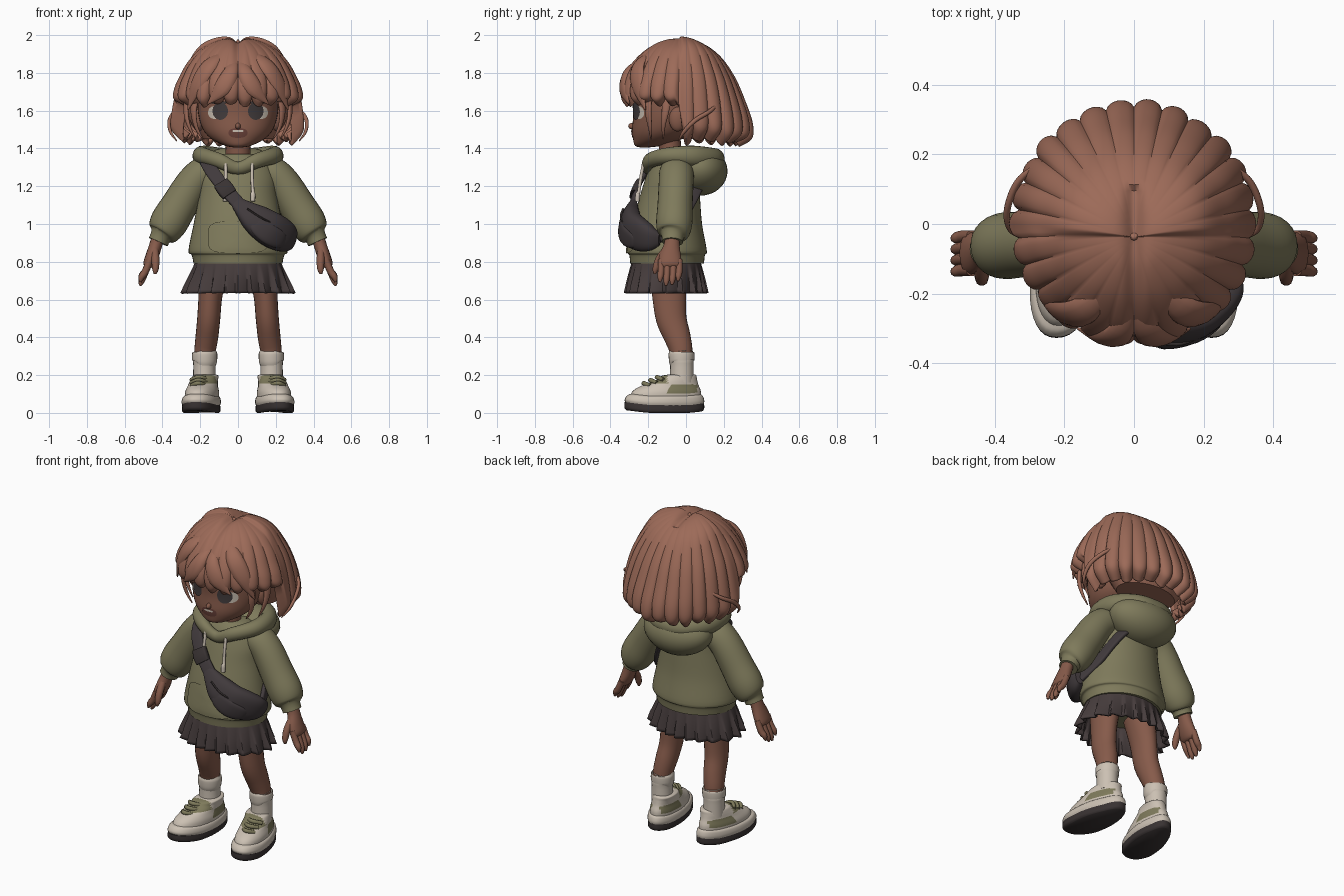
import bpy, bmesh, math, random
from mathutils import Vector

random.seed(4)
Z = Vector((0, 0, 1))


def material(name, rgb):
    m = bpy.data.materials.new(name)
    m.diffuse_color = (*rgb, 1)
    return m


HAIR = material("hair brown", (0.335, 0.145, 0.098))
SKIN = material("skin", (0.24, 0.104, 0.069))
OLIVE = material("hoodie olive", (0.21, 0.195, 0.105))
SKIRT = material("skirt charcoal", (0.062, 0.046, 0.046))
BAG = material("bag charcoal", (0.052, 0.042, 0.045))
WHITE = material("off white", (0.60, 0.53, 0.45))
SOLE = material("sole dark", (0.040, 0.032, 0.032))
EYE = material("eye dark", (0.055, 0.045, 0.046))
MOUTH = material("mouth", (0.14, 0.052, 0.04))


def finish(name, verts, faces, mat, mirror=False, solid=0):
    me = bpy.data.meshes.new(name)
    me.from_pydata([tuple(v) for v in verts], [], faces)
    bm = bmesh.new()
    bm.from_mesh(me)
    bmesh.ops.recalc_face_normals(bm, faces=bm.faces[:])
    bm.to_mesh(me)
    bm.free()
    me.materials.append(mat)
    for p in me.polygons:
        p.use_smooth = True
    me.set_sharp_from_angle(angle=math.radians(50))
    ob = bpy.data.objects.new(name, me)
    bpy.context.collection.objects.link(ob)
    if solid:
        s = ob.modifiers.new("thickness", 'SOLIDIFY')
        s.thickness, s.offset = solid, -1
    if mirror:
        ob.modifiers.new("mirror", 'MIRROR')
    return ob


def dense(rows, k, closed=False):
    """Smooth interpolation through rows of numbers."""
    n, out = len(rows), []
    for i in range(n if closed else n - 1):
        idx = [(i + d) % n if closed else min(max(i + d, 0), n - 1) for d in (-1, 0, 1, 2)]
        for s in range(k):
            t = s / k
            out.append([.5 * (2 * b + (c - a) * t + (2 * a - 5 * b + 4 * c - d) * t * t
                              + (3 * b - a - 3 * c + d) * t ** 3)
                        for a, b, c, d in zip(*[rows[j] for j in idx])])
    return out if closed else out + [list(rows[-1])]


def tube(name, rows, mat, n=20, k=4, ref=(0, 1, 0), centre=None, axis=None, closed=False,
         cap=True, power=2, warp=None, mirror=False, solid=0):
    """Loft of ellipses; each row is x, y, z, width radius, depth radius."""
    pts = dense(rows, k, closed)
    m, verts = len(pts), []
    pos = [Vector(p[:3]) for p in pts]
    for i, p in enumerate(pts):
        nxt = pos[(i + 1) % m] if closed else pos[min(i + 1, m - 1)]
        prv = pos[i - 1] if closed or i else pos[0]
        t = axis or (nxt - prv).normalized()
        r = pos[i] - Vector(centre) if centre else Vector(ref)
        u = r.cross(t).normalized()
        v = t.cross(u)
        for j in range(n):
            c, s = math.cos(math.tau * j / n), math.sin(math.tau * j / n)
            c, s = (math.copysign(abs(q) ** (2 / power), q) for q in (c, s))
            q = pos[i] + u * c * max(p[3], .001) + v * s * max(p[4], .001)
            verts.append(warp(q) if warp else q)
    faces = [(i * n + j, i * n + (j + 1) % n, (i + 1) % m * n + (j + 1) % n, (i + 1) % m * n + j)
             for i in range(m if closed else m - 1) for j in range(n)]
    if cap and not closed:
        faces += [tuple(range(n)), tuple(range((m - 1) * n, m * n))]
    return finish(name, verts, faces, mat, mirror, solid)


def ball(name, c, r, mat, mirror=False, warp=None):
    rows = [(c[0], c[1], c[2] - r[2] * math.cos(a), r[0] * math.sin(a), r[1] * math.sin(a))
            for a in [math.pi * i / 16 for i in range(17)]]
    return tube(name, rows, mat, 32, 1, axis=Z, mirror=mirror, warp=warp)


def plate(name, rows, cx, cz, rx, rz, off, mat, mirror=False, power=2):
    """Thin patch laid on the front of a lofted body."""
    d = dense(rows, 6)

    def front(x, z):
        i = max(i for i in range(len(d) - 1) if i == 0 or d[i][2] <= z)
        f = (z - d[i][2]) / (d[i + 1][2] - d[i][2])
        y, a, b = (d[i][q] + f * (d[i + 1][q] - d[i][q]) for q in (1, 3, 4))
        return y - b * math.sqrt(max(0, 1 - (x / a) ** 2)) - off
    n, verts = 28, [(cx, front(cx, cz), cz)]
    for k in range(1, 6):
        for j in range(n):
            c, s = (math.copysign(abs(q) ** (2 / power), q) * k / 5
                    for q in (math.cos(math.tau * j / n), math.sin(math.tau * j / n)))
            verts.append((cx + rx * c, front(cx + rx * c, cz + rz * s), cz + rz * s))
    faces = [(0, 1 + j, 1 + (j + 1) % n) for j in range(n)]
    faces += [(1 + k * n + j, 1 + k * n + (j + 1) % n, 1 + (k + 1) * n + (j + 1) % n, 1 + (k + 1) * n + j)
              for k in range(4) for j in range(n)]
    return finish(name, verts, faces, mat, mirror)


# Head and face
head = [(0, -.22, 1.405, .02, .02), (0, -.2, 1.415, .07, .07), (0, -.15, 1.45, .14, .13),
        (0, -.12, 1.5, .185, .165), (0, -.1, 1.58, .21, .18), (0, -.08, 1.68, .215, .205),
        (0, -.07, 1.78, .21, .2), (0, -.07, 1.9, .12, .12)]
tube("head", head, SKIN, 40, 5, axis=Z)
tube("neck", [(0, -.07, 1.28, .075, .07), (0, -.08, 1.37, .065, .06), (0, -.09, 1.46, .07, .06)], SKIN)
ball("nose", (0, -.284, 1.518), (.014, .022, .017), SKIN)
ball("ear", (.205, -.045, 1.555), (.03, .045, .065), SKIN, True)
plate("eye_white", head, .125, 1.59, .034, .034, .003, WHITE, True)
plate("iris", head, .094, 1.598, .041, .047, .006, EYE, True)
plate("eye_lash", head, .108, 1.643, .056, .007, .008, EYE, True)
plate("mouth", head, 0, 1.482, .05, .026, .004, MOUTH, power=2.4)
plate("teeth", head, 0, 1.492, .03, .006, .007, WHITE, power=3)

# Hair: bob made of lock ridges around front, side and back profiles (radius, height)
FRONT = dense([(0, 1.985), (.1, 1.975), (.2, 1.93), (.28, 1.86), (.33, 1.785), (.35, 1.72), (.345, 1.665), (.32, 1.635)], 6)
SIDE = dense([(0, 1.985), (.1, 1.99), (.2, 1.945), (.27, 1.84), (.315, 1.74), (.345, 1.6), (.35, 1.5), (.29, 1.43)], 6)
BACK = dense([(0, 1.985), (.1, 1.96), (.19, 1.89), (.262, 1.78), (.312, 1.66), (.352, 1.54), (.347, 1.46), (.28, 1.425)], 6)
LOCKS, PER = 26, 10
cols, nrow = LOCKS * PER, len(SIDE)
wob = [(random.uniform(-.02, .02), random.uniform(-.02, .01)) for _ in range(LOCKS)]
verts = [(0, -.04, 1.98)]
for i in range(1, nrow):
    t = i / (nrow - 1)
    for j in range(cols):
        a = math.tau * j / cols
        c = math.cos(a)
        far, w = (FRONT if c > 0 else BACK)[i], c * c
        g = min(max(c / .18, 0), 1)
        wz = g * g * (3 - 2 * g) if c > 0 else w
        s = abs(math.sin(math.pi * j / PER)) ** .6
        dr, dz = wob[j // PER]
        r = SIDE[i][0] * (1 - w) + far[0] * w
        r *= 1 - .065 * min(1, t + .1) * (1 - s) + dr * s * t
        z = SIDE[i][1] * (1 - wz) + far[1] * wz + (.03 * (1 - s) + dz * s) * t ** 4
        x, y = r * math.sin(a), -r * c - .04 * (1 - t) ** 4
        z -= .025 * math.exp(-(x / .025) ** 2) * (1 - t) * (y < .1)
        verts.append((x, y, z))
faces = [(0, 1 + j, 1 + (j + 1) % cols) for j in range(cols)]
faces += [(1 + i * cols + j, 1 + i * cols + (j + 1) % cols, 1 + (i + 1) * cols + (j + 1) % cols, 1 + (i + 1) * cols + j)
          for i in range(nrow - 2) for j in range(cols)]
finish("hair_bob", verts, faces, HAIR, solid=.025)
tube("hair_underlayer", [(0, .1, 1.45, .19, .12), (0, .1, 1.56, .26, .17), (0, .06, 1.7, .25, .2),
                         (0, 0, 1.86, .15, .15)], HAIR, 32, axis=Z)
locks = {
    "fringe_inner": [(.01, -.2, 1.89, .004, .004), (.035, -.298, 1.81, .04, .025), (.085, -.33, 1.72, .045, .018), (.16, -.3, 1.635, .004, .004)],
    "fringe_outer": [(.03, -.14, 1.93, .004, .004), (.14, -.245, 1.85, .045, .022), (.215, -.255, 1.74, .045, .018), (.265, -.215, 1.605, .004, .004)],
    "temple_lock": [(.225, -.2, 1.68, .026, .015), (.235, -.2, 1.59, .02, .012), (.22, -.19, 1.51, .012, .009), (.185, -.185, 1.45, .003, .003)],
    "ear_lock": [(.27, -.1, 1.68, .03, .015), (.275, -.11, 1.59, .02, .012), (.26, -.12, 1.52, .012, .009), (.225, -.12, 1.45, .003, .003)],
    "stray_strand": [(.24, .19, 1.66, .004, .004), (.325, .13, 1.6, .011, .01), (.362, .05, 1.55, .012, .01),
                     (.358, -.01, 1.49, .01, .008), (.325, -.04, 1.44, .003, .003)]}
for name, rows in locks.items():
    tube(name, rows, HAIR, 12, 6, centre=(0, 0, 1.65), mirror=True)

# Hoodie
torso = [(0, -.1, .79, .235, .195), (0, -.1, .835, .245, .2), (0, -.1, .86, .262, .21), (0, -.1, 1, .235, .185),
         (0, -.085, 1.15, .207, .158), (0, -.075, 1.25, .2, .137), (0, -.07, 1.33, .165, .11), (0, -.07, 1.37, .09, .08)]
tube("hoodie_body", torso, OLIVE, 48, 5, axis=Z)
plate("hoodie_pocket", torso, 0, .93, .16, .085, .008, OLIVE, power=4)
tube("hoodie_sleeve", [(.1, -.05, 1.29, .06, .07), (.17, -.05, 1.275, .086, .09), (.235, -.052, 1.22, .09, .092),
                       (.31, -.058, 1.1, .096, .093), (.365, -.062, 1.01, .1, .096), (.395, -.066, .955, .085, .085),
                       (.408, -.07, .935, .058, .06), (.422, -.072, .905, .054, .056)], OLIVE, 28, mirror=True)
tube("hood_collar", [(0, -.2, 1.295, .035, .03), (.1, -.19, 1.335, .04, .035), (.185, -.1, 1.36, .045, .045),
                     (.185, .03, 1.36, .055, .045), (.1, .13, 1.35, .055, .05), (0, .155, 1.345, .055, .05),
                     (-.1, .13, 1.35, .055, .05), (-.185, .03, 1.36, .055, .045), (-.185, -.1, 1.36, .045, .045),
                     (-.1, -.19, 1.335, .04, .035)], OLIVE, 16, 6, centre=(0, -.02, 1.34), closed=True)
ball("hood_back", (0, .075, 1.28), (.215, .145, .13), OLIVE,
     warp=lambda v: Vector((v.x * (1 + (v.z - 1.28) * .9), v.y, v.z)))
for x in (-.065, .075):
    tube("drawcord", [(x, -.225, 1.32, .009, .009), (x, -.24, 1.24, .009, .009), (x * 1.05, -.25, 1.17, .009, .009),
                      (x * 1.05, -.255, 1.16, .013, .013), (x * 1.05, -.258, 1.12, .012, .012)], WHITE, 10, 3)

# Hands
tube("hand", [(.418, -.072, .95, .034, .04), (.435, -.075, .89, .034, .042), (.455, -.083, .83, .034, .058),
              (.475, -.085, .785, .028, .06), (.482, -.085, .768, .012, .045)], SKIN, 18, mirror=True)
for i, drop in enumerate((.02, 0, .005, .025)):
    y = -.132 + i * .032
    tube("finger", [(.465, y, .81, .018, .018), (.49, y, .75, .019, .018), (.51, y - .004, .70 + drop, .017, .016),
                    (.518, y - .006, .673 + drop, .006, .006)], SKIN, 10, mirror=True)
tube("thumb", [(.44, -.11, .86, .02, .02), (.437, -.145, .81, .021, .02), (.437, -.162, .76, .017, .016),
               (.44, -.165, .735, .006, .006)], SKIN, 10, mirror=True)


# Pleated skirt
def pleat(v):
    x, y = v.x, v.y + .105
    f = math.atan2(y, x) / math.tau * 20 % 1
    k = 1 + (.08 - .15 * min(f / .8, (1 - f) / .2)) * (.8 - v.z) / .165
    return Vector((x * k, y * k - .105, v.z))


tube("pleated_skirt", [(0, -.105, .81, .222, .18), (0, -.105, .76, .24, .19), (0, -.105, .7, .262, .2),
                       (0, -.105, .635, .283, .208)], SKIRT, 200, 3, axis=Z, cap=False, warp=pleat, solid=.012)

# Legs and socks
tube("leg", [(.125, -.1, .78, .085, .1), (.145, -.09, .63, .064, .09), (.155, -.078, .5, .061, .081),
             (.165, -.045, .4, .06, .07), (.175, -.025, .32, .056, .06), (.178, -.02, .2, .05, .052)], SKIN, 24, mirror=True)
tube("sock", [(.176, -.024, .322, .055, .058), (.176, -.024, .318, .066, .068), (.177, -.023, .275, .066, .067),
              (.178, -.022, .262, .059, .062), (.178, -.022, .16, .06, .063)], WHITE, 24, mirror=True)


# Shoes, splayed outwards towards the toe
def splay(v):
    wide = 1 + .22 * min(max((-.02 - v.y) / .2, -.5), .4)
    lift = max(0, -.2 - v.y) * .12 + max(0, v.y - .02) * .12
    return Vector((.192 + (v.x - .192) * wide - (v.y + .11) * .14, v.y, v.z + lift))


shoe = dict(n=40, axis=Z, warp=splay, mirror=True)
tube("outsole", [(.192, -.115, 0, .082, .2), (.192, -.115, .012, .09, .211), (.192, -.115, .042, .088, .211)], SOLE, power=2.3, **shoe)
tube("midsole", [(.192, -.112, .035, .086, .205), (.192, -.114, .055, .092, .211), (.192, -.11, .08, .088, .2),
                 (.192, -.105, .09, .078, .185)], WHITE, power=2.3, **shoe)
upper = tube("shoe_upper", [(.19, -.11, .07, .08, .19), (.19, -.1, .11, .08, .178), (.188, -.08, .145, .072, .145),
                            (.185, -.05, .175, .068, .108), (.18, -.038, .195, .066, .092), (.18, -.03, .202, .055, .07)],
             WHITE, power=2.2, k=6, **shoe)
upper.data.materials.append(OLIVE)
for p in upper.data.polygons:
    c = p.center
    p.material_index = int((-.09 < c.y < .06 and .105 < c.z < .15) or (c.y < -.1 and c.z > .155))
for y, z, w in ((-.225, .158, .04), (-.19, .174, .045), (-.155, .19, .048)):
    tube("shoe_lace", [(.2 - w, y + .035, z - .014, .011, .009), (.2, y, z, .012, .01), (.2 + w, y + .035, z - .014, .011, .009)],
         OLIVE, 10, centre=(.2, .1, 0), warp=lambda v: Vector((v.x - (v.y + .11) * .1, v.y, v.z)), mirror=True)

# Crossbody bag, pocket, strap and buckle
mid = (0, -.08, 1.0)
tube("bag", [(-.015, -.28, 1.12, .03, .012), (.03, -.29, 1.08, .052, .03), (.09, -.3, 1.03, .08, .045),
             (.16, -.29, .98, .093, .05), (.225, -.245, .945, .09, .048), (.27, -.19, .925, .07, .04),
             (.285, -.14, .92, .035, .02)], BAG, 28, 5, centre=mid, power=2.6)
tube("bag_pocket", [(.06, -.335, 1.02, .01, .008), (.1, -.338, .99, .045, .018), (.165, -.325, .945, .055, .02),
                    (.225, -.285, .915, .045, .018), (.255, -.245, .905, .01, .008)], BAG, 20, centre=mid, power=3)
tube("bag_zip", [(.05, -.332, 1.08, .005, .006), (.12, -.345, 1.035, .005, .006), (.19, -.318, 1.0, .005, .006),
                 (.26, -.245, .965, .005, .006)], SOLE, 8, centre=mid)
tube("bag_strap", [(.01, -.285, 1.1, .036, .013), (-.07, -.258, 1.19, .036, .013), (-.135, -.208, 1.275, .036, .013),
                   (-.17, -.13, 1.335, .034, .013), (-.165, -.04, 1.355, .034, .013), (-.13, .05, 1.3, .034, .013),
                   (0, .09, 1.26, .034, .013), (.11, .06, 1.2, .034, .013), (.175, .015, 1.11, .034, .013),
                   (.225, -.045, 1.01, .034, .013), (.27, -.15, .93, .034, .013)], BAG, 16, 5, centre=mid, power=4)
tube("strap_buckle", [(-.045, -.275, 1.155, .042, .018), (-.065, -.268, 1.182, .045, .02), (-.09, -.25, 1.215, .042, .018)],
     SOLE, 16, centre=mid, power=5)
